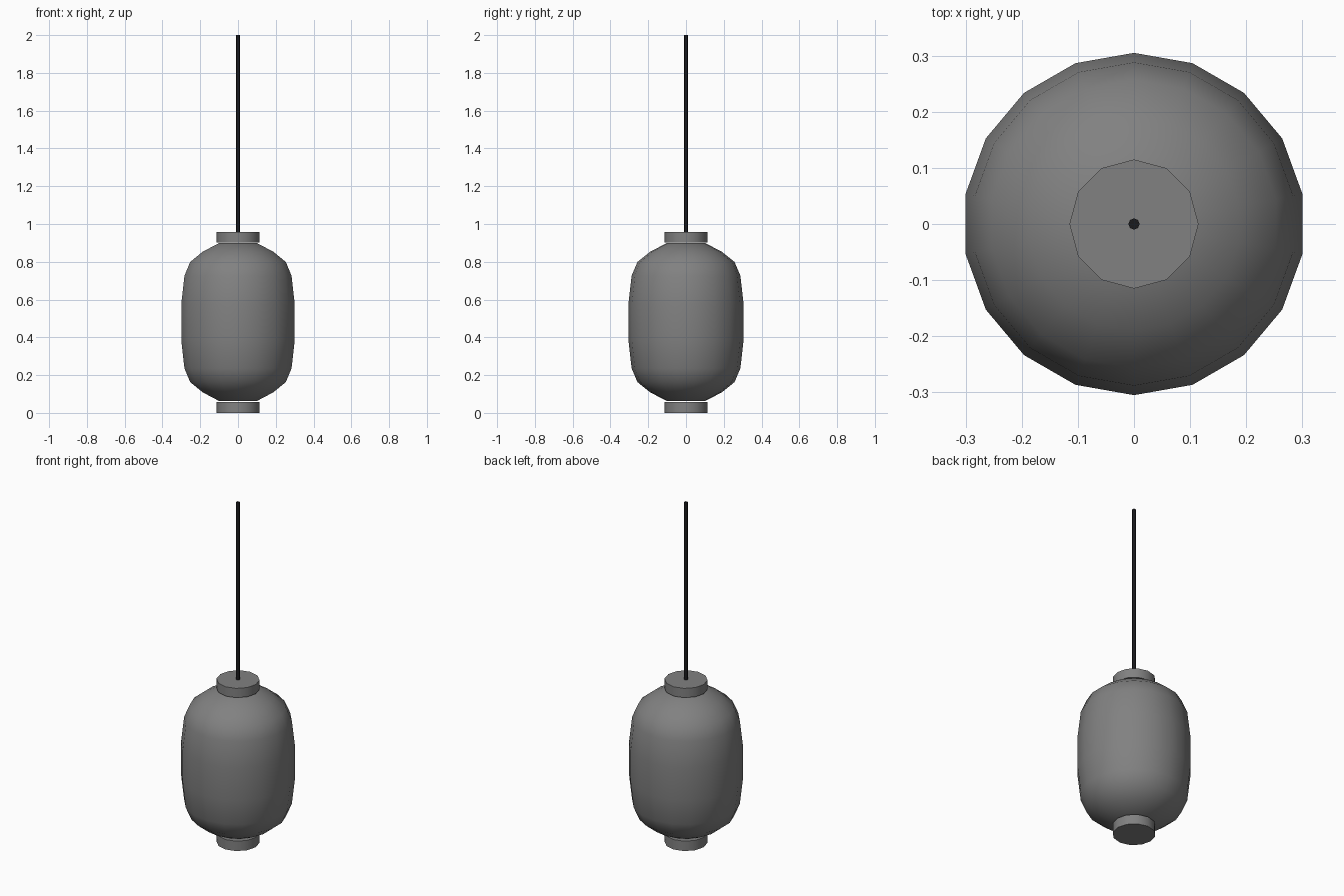
import bpy
import bmesh
import math

cube = bpy.data.objects.get("Cube")
if cube:
    bpy.data.objects.remove(cube, do_unlink=True)


def material(name, colour):
    mat = bpy.data.materials.new(name)
    mat.use_nodes = True
    mat.diffuse_color = colour
    mat.node_tree.nodes["Principled BSDF"].inputs["Base Color"].default_value = colour
    return mat


def lathe(name, profile, sides, mat, sharp_angle):
    """Spin (radius, height) points about z, with a corner on +y and closed ends."""
    bm = bmesh.new()
    rings = []
    for radius, z in profile:
        ring = []
        for i in range(sides):
            a = 2 * math.pi * i / sides + math.pi / 2
            ring.append(bm.verts.new((radius * math.cos(a), radius * math.sin(a), z)))
        rings.append(ring)
    for low, high in zip(rings, rings[1:]):
        for i in range(sides):
            j = (i + 1) % sides
            bm.faces.new((low[i], low[j], high[j], high[i]))
    bm.faces.new(rings[0][::-1])
    bm.faces.new(rings[-1])
    mesh = bpy.data.meshes.new(name)
    bm.to_mesh(mesh)
    bm.free()
    mesh.materials.append(mat)
    obj = bpy.data.objects.new(name, mesh)
    bpy.context.collection.objects.link(obj)
    bpy.ops.object.select_all(action="DESELECT")
    obj.select_set(True)
    bpy.context.view_layer.objects.active = obj
    bpy.ops.object.shade_smooth_by_angle(angle=math.radians(sharp_angle))
    return obj


grey = material("lantern grey", (0.22, 0.22, 0.22, 1))
black = material("cord black", (0.01, 0.01, 0.012, 1))

# Rounded shade: the upper half profile is mirrored about its middle
middle = 0.481
half = [(0.305, 0.095), (0.288, 0.245), (0.257, 0.318), (0.19, 0.372), (0.1, 0.419)]
profile = [(r, middle - h) for r, h in reversed(half)] + [(r, middle + h) for r, h in half]
lathe("lantern_shade", profile, 18, grey, 60)

# End caps
for name, bottom, top in (("bottom_cap", 0, 0.058), ("top_cap", 0.902, 0.957)):
    lathe(name, [(0.115, bottom), (0.115, top)], 12, grey, 40)

# Hanging cord
lathe("hanging_cord", [(0.01, 0.95), (0.01, 2)], 8, black, 50)
